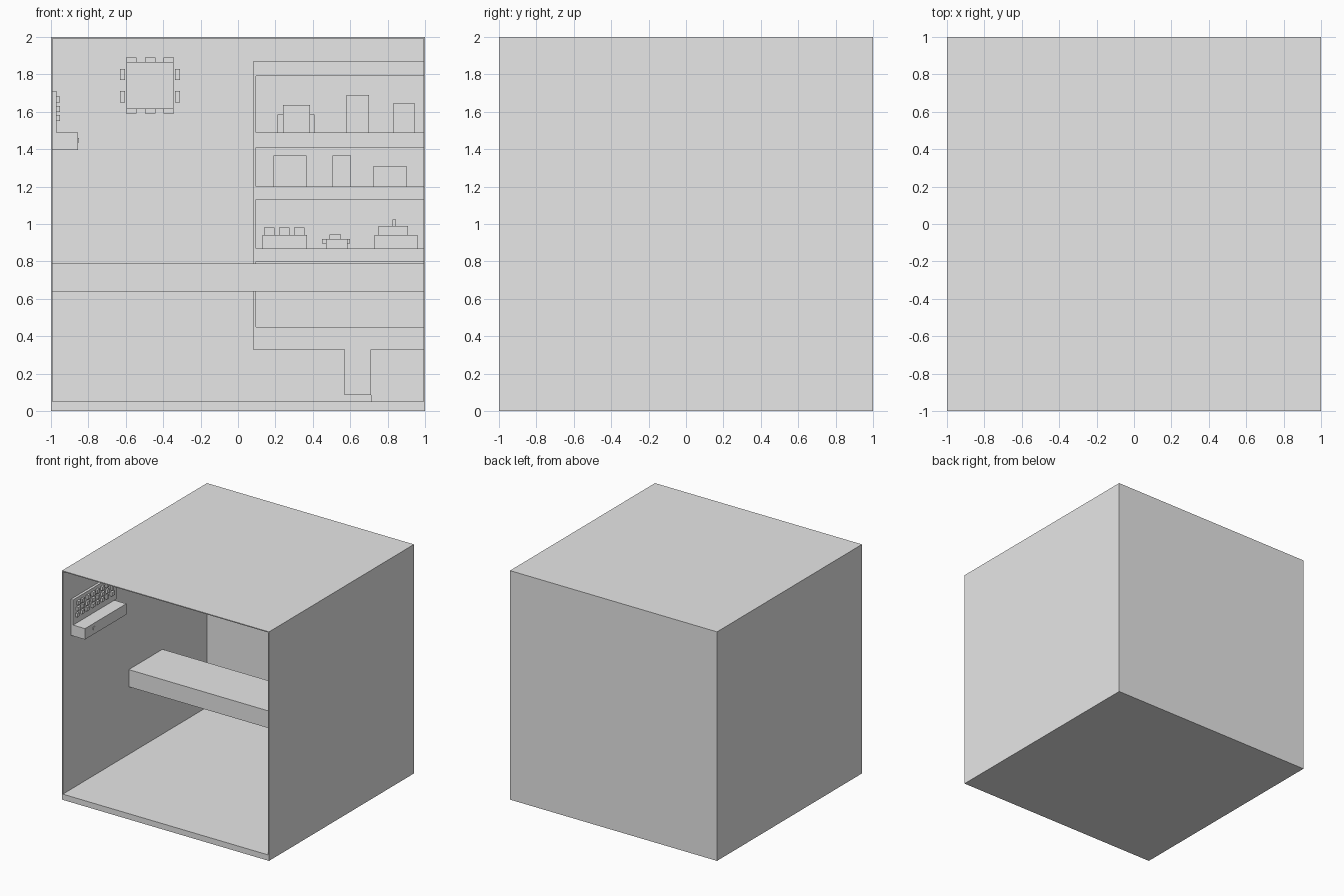
import bpy, bmesh, random
from mathutils import Matrix, Vector

random.seed(4)
cube = bpy.data.objects.get("Cube")
if cube:
    bpy.data.objects.remove(cube, do_unlink=True)

grey = bpy.data.materials.new("plain_grey")
grey.use_nodes = True
grey.diffuse_color = (0.8, 0.8, 0.8, 1)
grey.node_tree.nodes["Principled BSDF"].inputs["Base Color"].default_value = (0.8, 0.8, 0.8, 1)


def part(name, *boxes):
    """One object from boxes, each given as x range, y range, z range."""
    bm = bmesh.new()
    for xs, ys, zs in boxes:
        lo, hi = Vector((xs[0], ys[0], zs[0])), Vector((xs[1], ys[1], zs[1]))
        place = Matrix.Translation((lo + hi) / 2) @ Matrix.Diagonal((*(hi - lo), 1))
        bmesh.ops.create_cube(bm, size=1, matrix=place)
    mesh = bpy.data.meshes.new(name)
    bm.to_mesh(mesh)
    bm.free()
    mesh.materials.append(grey)
    obj = bpy.data.objects.new(name, mesh)
    bpy.context.collection.objects.link(obj)
    return obj


# Room shell, open at the front
T = 0.008
IN = 1 - T
FULL = (-1, 1)
part("floor", ((-IN, IN), (-1, IN), (0, 0.05)))
part("ceiling", ((-IN, IN), (-1, IN), (2 - T, 2)))
part("back_wall", (FULL, (IN, 1), (0, 2)))
part("right_wall", ((-1, -IN), (-1, IN), (0, 2)))
part("left_wall", ((IN, 1), (-1, IN), (0, 2)))

# Long counter from wall to wall
part("counter", ((-IN, IN), (-0.09, 0.375), (0.64, 0.79)))

# Shelf unit on the back wall
FRONT = 0.65
DEPTH = (FRONT, IN)
boards = [(0.33, 0.45), (0.80, 0.87), (1.13, 1.20), (1.41, 1.49), (1.79, 1.87)]
part("shelf_boards", *[((0.095, IN), DEPTH, z) for z in boards])
part("shelf_side", ((0.08, 0.095), DEPTH, (0.33, 1.87)))
part("shelf_leg", ((0.57, 0.71), DEPTH, (0.085, 0.33)))
part("floor_cabinet", ((0.71, IN), (FRONT + 0.02, IN), (0.05, 0.335)))

# Goods on the shelves, with thin raised details on their fronts
GOODS = (0.74, 0.88)
FACE = (0.732, 0.74)


def goods(name, xs, zs, details=()):
    part(name, (xs, GOODS, zs))
    if details:
        part(name + "_details", *[(dx, FACE, dz) for dx, dz in details])


goods("top_box", (0.24, 0.385), (1.49, 1.635))
part("top_box_wings", *[(xs, (0.76, 0.86), (1.49, 1.585)) for xs in ((0.21, 0.24), (0.385, 0.41))])
cross = []
for i in range(-2, 3):
    for s in {1, -1} if i else {1}:
        x, z = 0.33 + i * 0.013, 1.55 + s * i * 0.013
        cross.append(((x - 0.006, x + 0.006), FACE, (z - 0.006, z + 0.006)))
part("box_cross", *cross)
goods("packet", (0.58, 0.70), (1.49, 1.69),
      [((0.60, 0.68), (1.64, 1.65)), ((0.63, 0.68), (1.60, 1.62)),
       ((0.62, 0.67), (1.56, 1.58)), ((0.60, 0.64), (1.53, 1.54))])
goods("display", (0.83, 0.945), (1.49, 1.645),
      [((0.84, 0.94), (1.56, 1.64)), ((0.84, 0.94), (1.53, 1.55))])
goods("oven", (0.19, 0.365), (1.20, 1.365),
      [((0.24, 0.33), (1.32, 1.335)), ((0.30, 0.33), (1.225, 1.245))])
goods("jar", (0.505, 0.605), (1.20, 1.33))
part("jar_lid", ((0.505, 0.605), (0.735, 0.885), (1.33, 1.365)))
goods("low_box", (0.725, 0.90), (1.20, 1.31),
      [((0.78, 0.85), (1.265, 1.278)), ((0.805, 0.825), (1.225, 1.235))])
goods("tray", (0.13, 0.37), (0.87, 0.94))
bumps = []
for i in range(3):
    x = 0.14 + i * 0.08
    for y in (0.75, 0.82):
        bumps.append(((x, x + 0.055), (y, y + 0.05), (0.94, 0.98)))
part("tray_contents", *bumps)
part("small_block", ((0.47, 0.585), GOODS, (0.87, 0.92)),
     ((0.45, 0.60), (0.78, 0.84), (0.895, 0.92)),
     ((0.49, 0.55), (0.77, 0.85), (0.92, 0.945)))
part("stepped_block", ((0.73, 0.96), GOODS, (0.87, 0.94)),
     ((0.75, 0.91), (0.76, 0.86), (0.94, 0.99)),
     ((0.825, 0.845), (0.80, 0.82), (0.99, 1.025)))

# Square wall clock with tabs around the rim
CX, CZ, HALF = -0.47, 1.74, 0.125
CLOCK = (0.95, IN)
part("clock_plate", ((CX - HALF, CX + HALF), CLOCK, (CZ - HALF, CZ + HALF)))
tabs = []
for s in (-1, 1):
    rim = sorted((s * HALF, s * (HALF + 0.025)))
    for o in (-0.1, 0, 0.1):
        tabs.append(((CX + o - 0.028, CX + o + 0.028), (0.96, IN), [CZ + r for r in rim]))
    for o in (-0.06, 0.06):
        tabs.append(([CX + r * 1.07 for r in rim], (0.96, IN), (CZ + o - 0.03, CZ + o + 0.03)))
part("clock_tabs", *tabs)
MARK = (0.942, 0.95)
part("clock_hands", ((-0.57, -0.558), MARK, (1.71, 1.82)),
     ((-0.515, -0.415), MARK, (1.82, 1.835)), ((-0.53, -0.42), MARK, (1.795, 1.803)),
     ((-0.475, -0.465), MARK, (1.665, 1.75)), ((-0.43, -0.42), MARK, (1.64, 1.69)))

# Ledge and control panel on the side wall
part("wall_ledge", ((-IN, -0.855), (-0.89, -0.32), (1.395, 1.49)))
part("ledge_knob", ((-0.855, -0.85), (-0.78, -0.755), (1.435, 1.46)))
part("wall_panel", ((-IN, -0.97), (-0.89, -0.29), (1.49, 1.71)))
buttons = []
for row in range(3):
    for col in range(8):
        y = -0.86 + col * 0.068 + random.uniform(0, 0.015)
        z = 1.55 + row * 0.05
        buttons.append(((-0.97, -0.952), (y, y + random.uniform(0.025, 0.045)), (z, z + 0.032)))
part("panel_buttons", *buttons)
